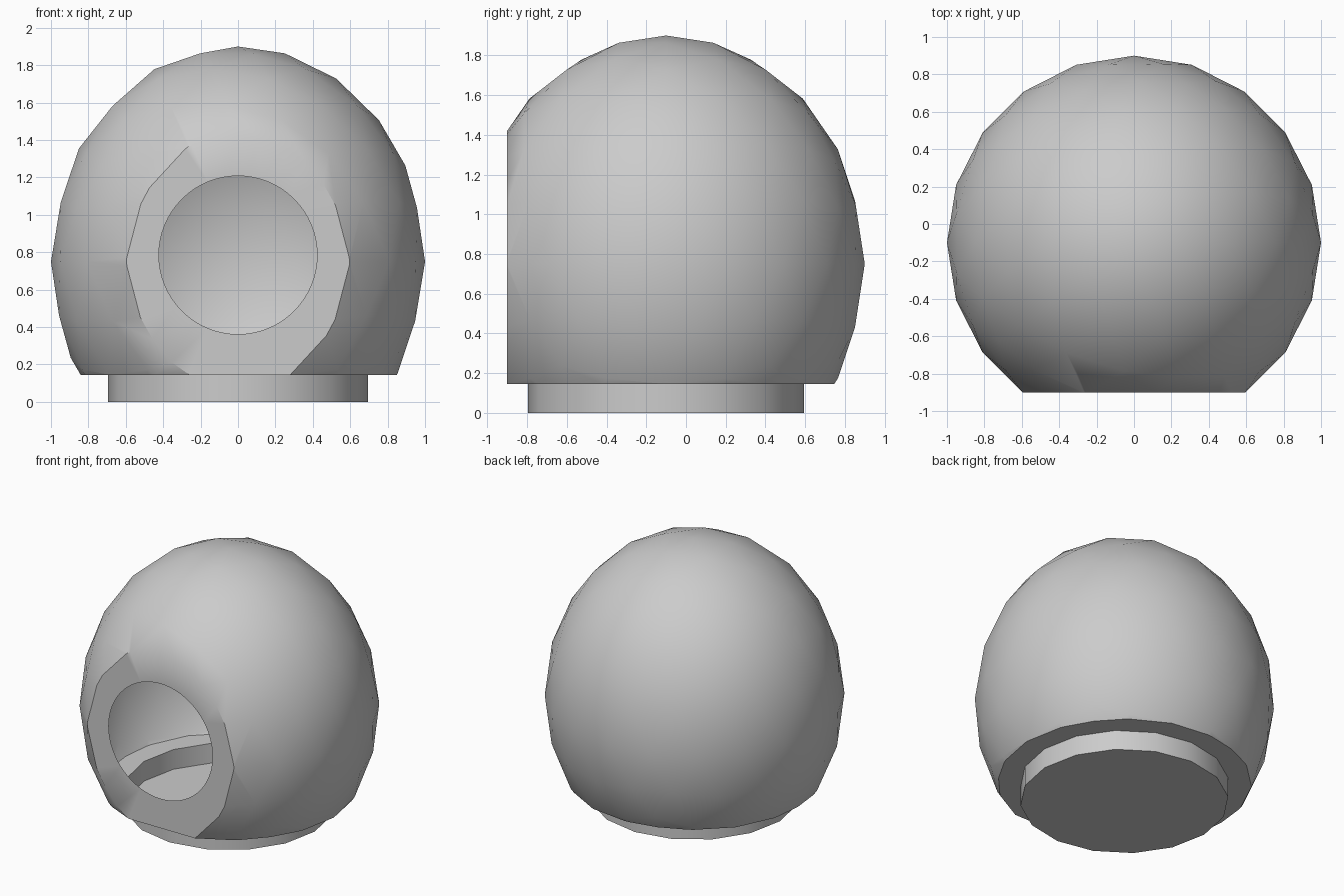
import bpy
import bmesh
import math
from mathutils import Matrix, Vector

cube = bpy.data.objects.get("Cube")
if cube:
    bpy.data.objects.remove(cube, do_unlink=True)

FRONT = -0.9          # plane of the flat front
FLOOR = 0.145         # plane of the flat underside
MIDDLE = Vector((0, -0.1, 0.75))
BASE_RADIUS = 0.695

grey = bpy.data.materials.new("light grey")
grey.use_nodes = True
colour = (0.6, 0.6, 0.6, 1)
grey.diffuse_color = colour
grey.node_tree.nodes["Principled BSDF"].inputs["Base Color"].default_value = colour


def make_object(name, bm):
    mesh = bpy.data.meshes.new(name)
    bm.to_mesh(mesh)
    bm.free()
    mesh.materials.append(grey)
    obj = bpy.data.objects.new(name, mesh)
    bpy.context.collection.objects.link(obj)
    bpy.ops.object.select_all(action='DESELECT')
    obj.select_set(True)
    bpy.context.view_layer.objects.active = obj
    bpy.ops.object.shade_smooth_by_angle(angle=math.radians(34))
    return obj


def circle_edges(bm, sides, radius, matrix):
    verts = bmesh.ops.create_circle(bm, segments=sides, radius=radius, matrix=matrix)["verts"]
    return list({e for v in verts for e in v.link_edges})


def slice_off(bm, point, normal):
    """Remove everything behind the plane and return the cut edges."""
    geom = bm.verts[:] + bm.edges[:] + bm.faces[:]
    cut = bmesh.ops.bisect_plane(bm, geom=geom, dist=1e-5, plane_co=point,
                                 plane_no=normal, clear_inner=True)["geom_cut"]
    return [g for g in cut if isinstance(g, bmesh.types.BMEdge)]


def fill_around_hole(bm, edges, normal):
    """Fill between an outline and a hole, facing the given way."""
    made = bmesh.ops.triangle_fill(bm, edges=edges, use_beauty=True, normal=normal)["geom"]
    for face in [g for g in made if isinstance(g, bmesh.types.BMFace)]:
        face.normal_update()
        if face.normal.dot(normal) < 0:
            face.normal_flip()


# Egg-shaped shell, sliced flat at the front and underneath
bm = bmesh.new()
bmesh.ops.create_icosphere(bm, subdivisions=3, radius=1,
                           matrix=Matrix.Translation(MIDDLE) @ Matrix.Diagonal((1, 1, 1.15, 1)))
front_cut = slice_off(bm, (0, FRONT, 0), (0, 1, 0))
bmesh.ops.edgeloop_fill(bm, edges=front_cut)
bottom_cut = slice_off(bm, (0, 0, FLOOR), (0, 0, 1))

# Flat front with a round entrance
front_faces = [f for f in bm.faces if all(abs(v.co.y - FRONT) < 1e-4 for v in f.verts)]
front_edges = list({e for f in front_faces for e in f.edges})
bmesh.ops.delete(bm, geom=front_faces, context='FACES_ONLY')
hole = circle_edges(bm, 64, 0.423, Matrix.Translation((0, FRONT, 0.785))
                    @ Matrix.Rotation(math.pi / 2, 4, 'X'))
fill_around_hole(bm, front_edges + hole, Vector((0, -1, 0)))

# Underside ring, open to the base below
ring = circle_edges(bm, 16, BASE_RADIUS, Matrix.Translation((0, MIDDLE.y, FLOOR)))
fill_around_hole(bm, bottom_cut + ring, Vector((0, 0, -1)))
make_object("hollow_shell", bm)

# Shallow round base, open at the top
bm = bmesh.new()
bmesh.ops.create_cone(bm, cap_ends=True, segments=16, radius1=BASE_RADIUS, radius2=BASE_RADIUS,
                      depth=FLOOR, matrix=Matrix.Translation((0, MIDDLE.y, FLOOR / 2)))
lid = [f for f in bm.faces if f.normal.z > 0.9]
bmesh.ops.delete(bm, geom=lid, context='FACES_ONLY')
make_object("base_dish", bm)
